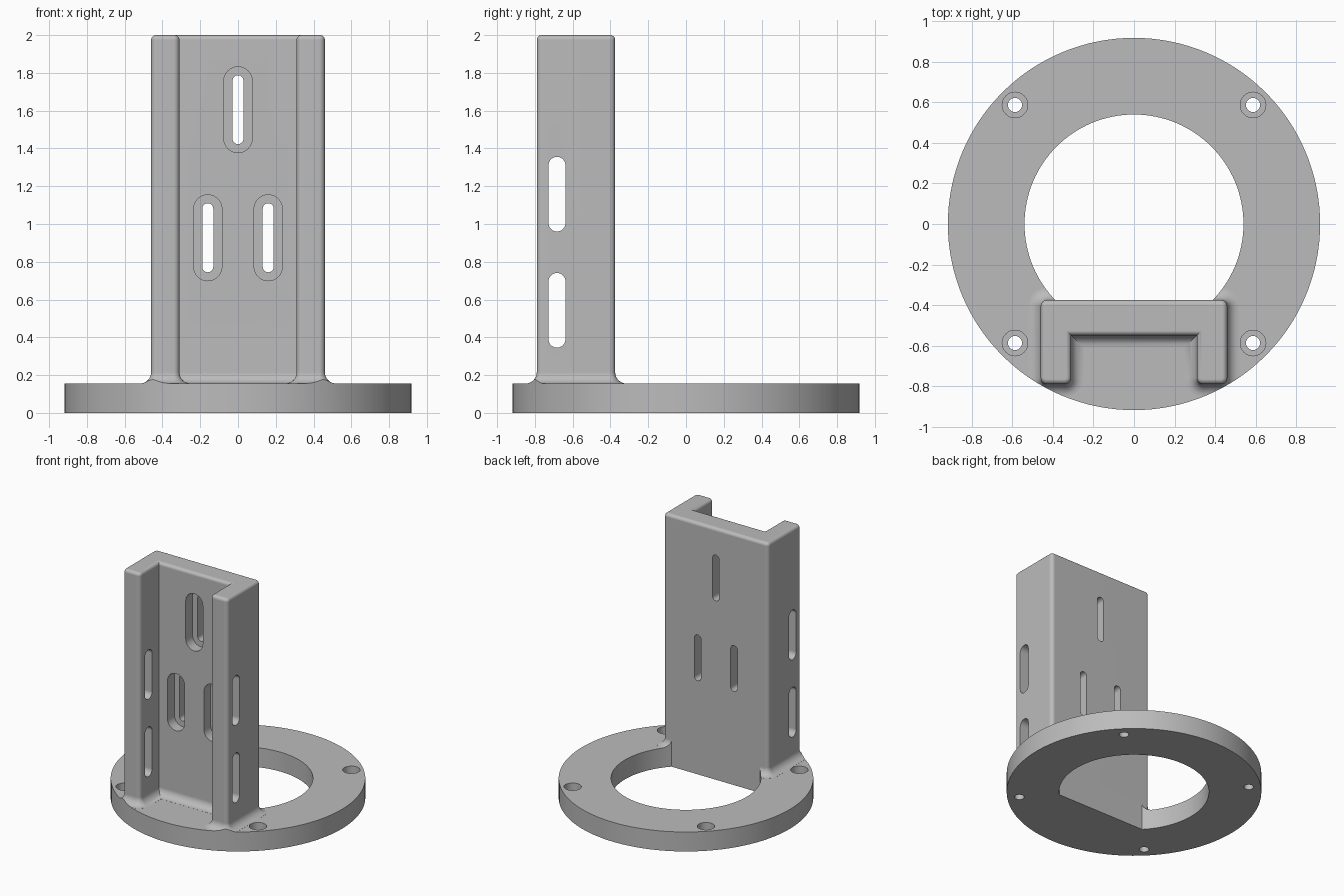
import bpy, bmesh
from math import sin, cos, radians, pi

default = bpy.data.objects.get("Cube")
if default:
    bpy.data.objects.remove(default, do_unlink=True)

BASE_TOP = 0.155
BASE_R = 0.918
HOLE_R = 0.54
BACK_Y = -0.375
CORNER_R = 0.03
FILLET = 0.06
EDGE = 0.025

grey = bpy.data.materials.new("plain grey")
grey.use_nodes = True
grey.diffuse_color = (0.5, 0.5, 0.5, 1)
grey.node_tree.nodes["Principled BSDF"].inputs["Base Color"].default_value = (0.5, 0.5, 0.5, 1)


def loft(name, rings):
    """Closed solid through a stack of matching point rings."""
    bm = bmesh.new()
    loops = [[bm.verts.new(p) for p in ring] for ring in rings]
    for low, high in zip(loops, loops[1:]):
        for i in range(len(low)):
            j = (i + 1) % len(low)
            bm.faces.new((low[i], low[j], high[j], high[i]))
    bm.faces.new(loops[0][::-1])
    bm.faces.new(loops[-1])
    bmesh.ops.recalc_face_normals(bm, faces=bm.faces)
    mesh = bpy.data.meshes.new(name)
    bm.to_mesh(mesh)
    bm.free()
    mesh.materials.append(grey)
    obj = bpy.data.objects.new(name, mesh)
    bpy.context.collection.objects.link(obj)
    return obj


def disc(name, r, z0, z1, flat=None):
    """Cylinder, optionally cut off straight at y = flat."""
    pts = [(r * cos(2 * pi * i / 128), r * sin(2 * pi * i / 128)) for i in range(128)]
    if flat is not None:
        half = (r * r - flat * flat) ** 0.5
        pts = [p for p in pts if p[1] > flat + 0.005] + [(-half, flat), (half, flat)]
        pts.sort(key=lambda p: -pi / 2 if p[1] == flat and p[0] > 0 else 0)
        # walk counter-clockwise from the right end of the flat
        from_right = [p for p in pts if p[1] < 0 and p[0] > 0 and p[1] != flat]
        rest = [p for p in pts if p not in from_right and p[1] != flat]
        pts = [(half, flat)] + from_right + rest + [(-half, flat)]
    return loft(name, [[(x, y, z) for x, y in pts] for z in (z0, z1)])


def slot(axis, centre, width, length, start, end):
    """Round-ended cutter running along an axis; length = width gives a cylinder."""
    r, h = width / 2, (length - width) / 2
    outline = []
    for i in range(33):
        a = pi * i / 16
        if i == 16 and h > 0:
            outline.append((centre[0] - r, centre[1] + h))
        if i < 32:
            up = h if i < 16 else -h
            outline.append((centre[0] + r * cos(a), centre[1] + r * sin(a) + up))
        elif h > 0:
            outline.append((centre[0] + r, centre[1] - h))
    place = {"x": lambda u, v, w: (w, u, v),
             "y": lambda u, v, w: (u, w, v),
             "z": lambda u, v, w: (u, v, w)}[axis]
    return loft("cutter", [[place(u, v, w) for u, v in outline] for w in (start, end)])


def combine(target, other, operation):
    mod = target.modifiers.new("combine", "BOOLEAN")
    mod.operation = operation
    mod.solver = "EXACT"
    mod.object = other
    bpy.context.view_layer.objects.active = target
    bpy.ops.object.modifier_apply(modifier=mod.name)
    bpy.data.objects.remove(other, do_unlink=True)


# Channel outline: corner, start angle of its outward arc, convex or not
CORNERS = [(-0.46, -0.79, 180, True), (-0.31, -0.79, 270, True),
           (-0.31, -0.55, 270, False), (0.31, -0.55, 180, False),
           (0.31, -0.79, 180, True), (0.46, -0.79, 270, True),
           (0.46, BACK_Y, 0, True), (-0.46, BACK_Y, 90, True)]


def channel_ring(offset, z):
    ring = []
    for x, y, start, convex in CORNERS:
        sx = 1 if cos(radians(start + 45)) > 0 else -1
        sy = 1 if sin(radians(start + 45)) > 0 else -1
        if not convex:
            ring.append((x + sx * offset, y + sy * offset, z))
            continue
        for k in range(6):
            a = radians(start + 18 * k)
            ring.append((x - sx * CORNER_R + (CORNER_R + offset) * cos(a),
                         y - sy * CORNER_R + (CORNER_R + offset) * sin(a), z))
    return ring


# Upright channel with a flared foot and rounded top edge
rings = [channel_ring(FILLET, 0.05)]
for k in range(9):
    t = pi / 2 * k / 8
    rings.append(channel_ring(FILLET * (1 - sin(t)), BASE_TOP + 0.0005 + FILLET * (1 - cos(t))))
for k in range(6):
    t = pi / 2 * k / 5
    rings.append(channel_ring(EDGE * (cos(t) - 1), 2 - EDGE + EDGE * sin(t)))
channel = loft("channel", rings)

# Round base, joined to the channel and trimmed to its rim
bracket = disc("flanged_bracket", BASE_R + 0.01, 0, BASE_TOP)
combine(bracket, channel, "UNION")
combine(bracket, disc("trim", BASE_R, -0.1, 2.1), "INTERSECT")

# Central opening, flat along the back of the channel
combine(bracket, disc("opening", HOLE_R, -0.1, 0.4, BACK_Y + 0.0005), "DIFFERENCE")

# Counterbored slots in the back plate
for x, z in ((0, 1.605), (-0.16, 0.927), (0.16, 0.927)):
    combine(bracket, slot("y", (x, z), 0.15, 0.455, -0.95, -0.465), "DIFFERENCE")
    combine(bracket, slot("y", (x, z), 0.058, 0.365, -0.95, -0.3), "DIFFERENCE")

# Slots through both side walls
for z in (0.543, 1.158):
    combine(bracket, slot("x", (-0.683, z), 0.09, 0.395, -0.6, 0.6), "DIFFERENCE")

# Counterbored screw holes in the base
for x in (-0.587, 0.587):
    for y in (-0.587, 0.587):
        combine(bracket, slot("z", (x, y), 0.126, 0.126, 0.075, 0.3), "DIFFERENCE")
        combine(bracket, slot("z", (x, y), 0.07, 0.07, -0.1, 0.3), "DIFFERENCE")

# Smooth rounded areas, crisp edges elsewhere
for obj in bpy.context.selected_objects:
    obj.select_set(False)
bracket.select_set(True)
bpy.context.view_layer.objects.active = bracket
bpy.ops.object.shade_smooth_by_angle(angle=radians(30))
weighted = bracket.modifiers.new("even shading", "WEIGHTED_NORMAL")
weighted.keep_sharp = True
